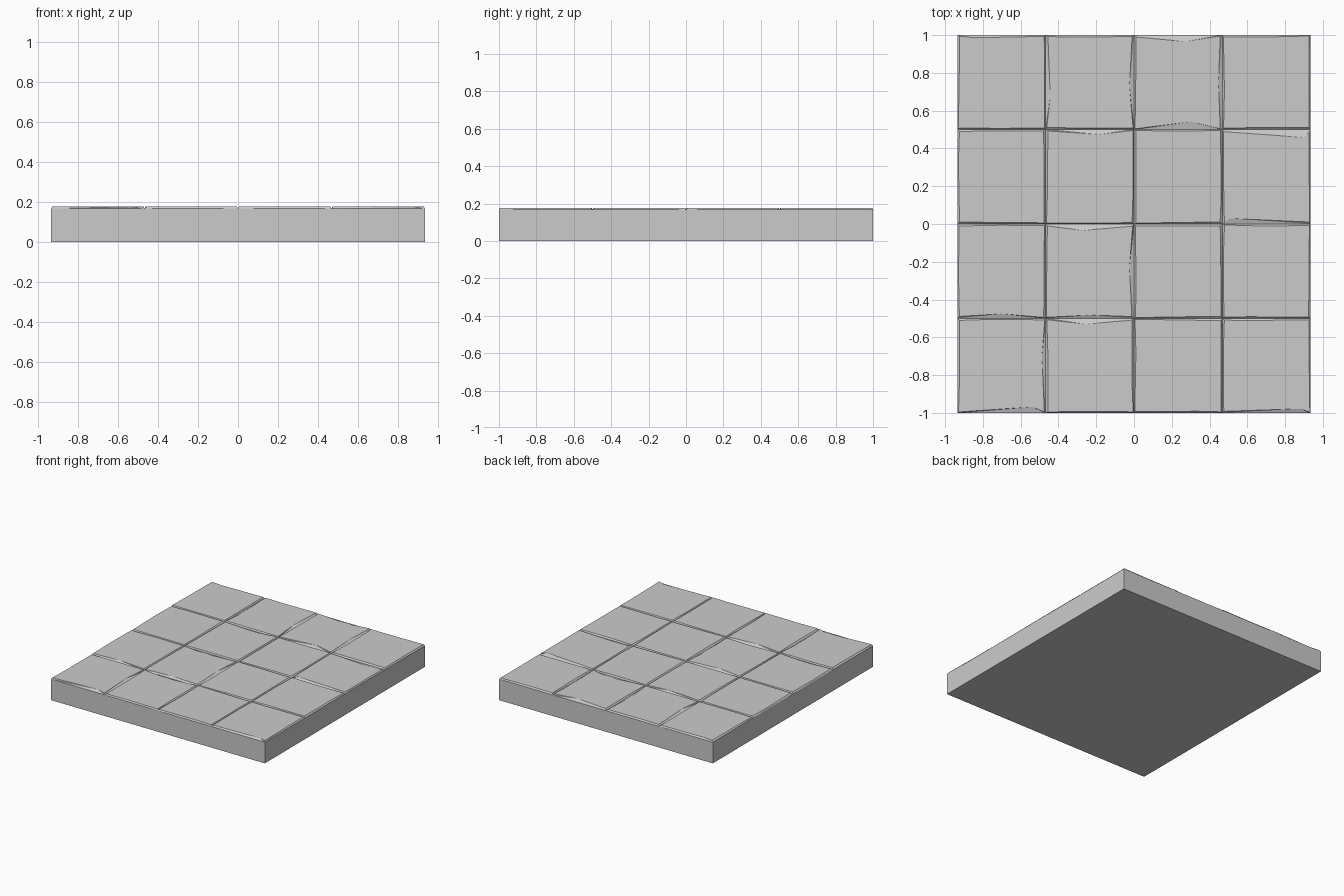
import bpy, bmesh, random

if "Cube" in bpy.data.objects:
    bpy.data.objects.remove(bpy.data.objects["Cube"])

random.seed(4)
N = 4
HX, HY = 0.935, 1.0
Z_GROOVE, Z_TOP = 0.167, 0.177

# noticeably chipped edges: (column, row, side) -> (position along side, chip depth)
CHIPS = {
    (2, 3, 'B'): (0.65, 0.042), (3, 2, 'T'): (0.93, 0.042),
    (1, 1, 'T'): (0.42, 0.034), (3, 2, 'B'): (0.08, 0.030),
    (0, 0, 'B'): (0.85, 0.032), (2, 3, 'T'): (0.58, 0.034),
    (1, 0, 'T'): (0.45, 0.030), (1, 2, 'T'): (0.60, 0.026),
    (0, 1, 'B'): (0.50, 0.025), (1, 1, 'B'): (0.50, 0.018),
    (0, 0, 'R'): (0.60, 0.020), (1, 1, 'R'): (0.55, 0.024),
    (1, 3, 'L'): (0.35, 0.024), (1, 3, 'R'): (0.45, 0.024),
    (0, 3, 'T'): (0.20, 0.014), (2, 3, 'R'): (0.50, 0.020),
    (3, 0, 'B'): (0.88, 0.022),
}

bm = bmesh.new()
grid = [[bm.verts.new((-HX + 2 * HX * i / N, -HY + 2 * HY * j / N, Z_GROOVE))
         for j in range(N + 1)] for i in range(N + 1)]


def tile(i, j):
    """One paving tile: flat top and irregular chamfers down to the grooves."""
    outer = [grid[i][j], grid[i + 1][j], grid[i + 1][j + 1], grid[i][j + 1]]
    x0, y0 = outer[0].co.xy
    x1, y1 = outer[2].co.xy
    r = lambda: random.uniform(0.004, 0.012)
    inner = [bm.verts.new((x, y, Z_TOP)) for x, y in (
        (x0 + r(), y0 + r()), (x1 - r(), y0 + r()),
        (x1 - r(), y1 - r()), (x0 + r(), y1 - r()))]
    top = []
    for k, side in enumerate('BRTL'):
        t, d = CHIPS.get((i, j, side),
                         (random.uniform(0.25, 0.75), random.uniform(0.005, 0.012)))
        if side in 'TL':            # positions run left-right / bottom-top
            t = 1 - t
        a, b = outer[k], outer[(k + 1) % 4]
        ia, ib = inner[k], inner[(k + 1) % 4]
        p = a.co.lerp(b.co, t)
        nx, ny = ((0, 1), (-1, 0), (0, -1), (1, 0))[k]
        m = bm.verts.new((p.x + nx * d, p.y + ny * d, Z_TOP))
        bm.faces.new((a, b, m))
        bm.faces.new((a, m, ia))
        bm.faces.new((b, ib, m))
        top += [ia, m]
    bm.faces.new(top)


for i in range(N):
    for j in range(N):
        tile(i, j)

# slab sides and underside
base = [bm.verts.new((x, y, 0)) for x, y in
        ((-HX, -HY), (HX, -HY), (HX, HY), (-HX, HY))]
rims = [[grid[i][0] for i in range(N + 1)],
        grid[N],
        [grid[i][N] for i in range(N, -1, -1)],
        grid[0][::-1]]
for k, rim in enumerate(rims):
    bm.faces.new([base[k], base[(k + 1) % 4]] + rim[::-1])
bm.faces.new(base[::-1])
bmesh.ops.recalc_face_normals(bm, faces=bm.faces)

mesh = bpy.data.meshes.new("stone_floor_slab")
bm.to_mesh(mesh)
bm.free()
bpy.context.collection.objects.link(bpy.data.objects.new("stone_floor_slab", mesh))
